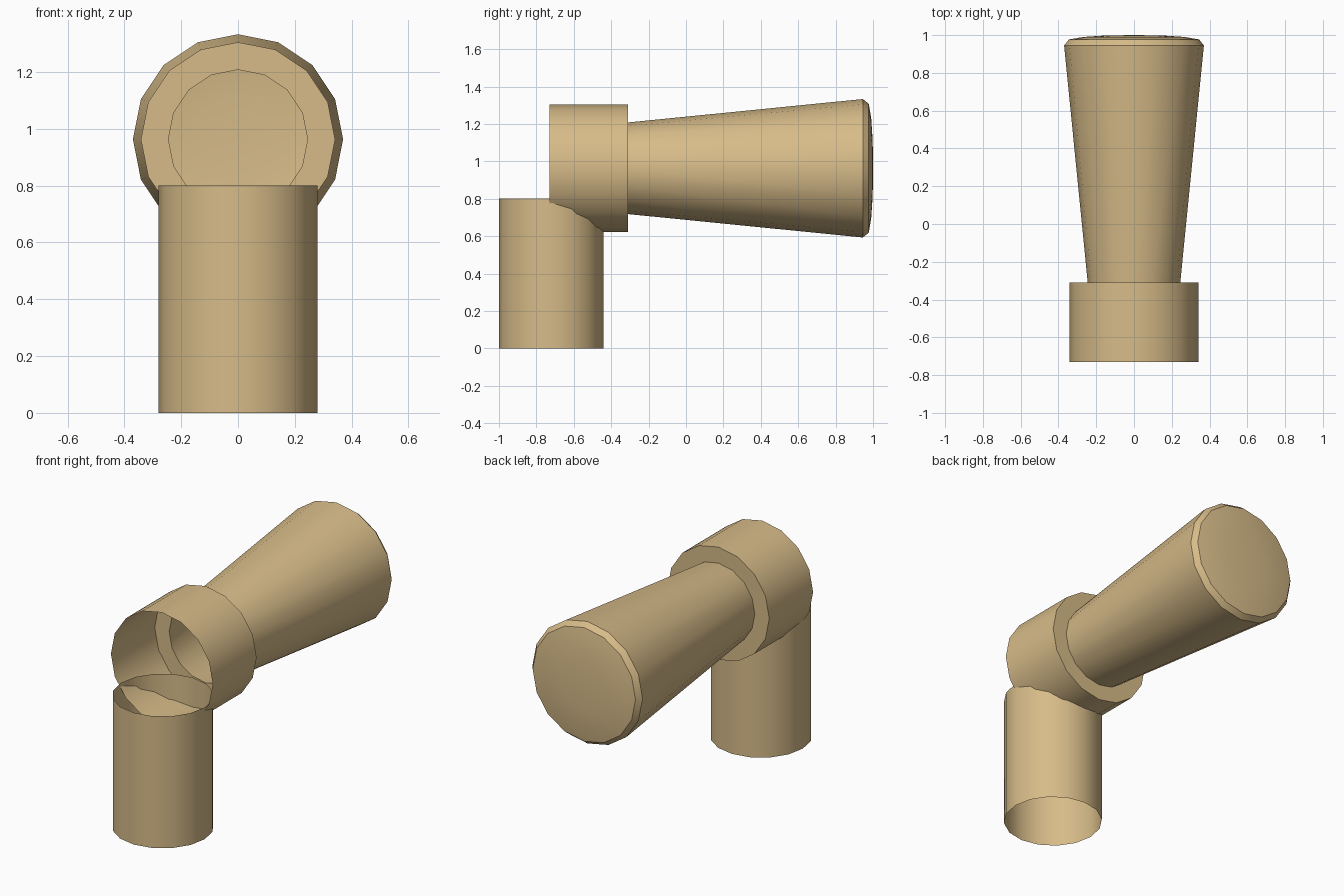
import bpy, bmesh, math

cube = bpy.data.objects.get("Cube")
if cube:
    bpy.data.objects.remove(cube, do_unlink=True)

SIDES = 16

tan = bpy.data.materials.new("warm_tan")
tan.use_nodes = True
colour = (0.68, 0.50, 0.25, 1.0)
tan.diffuse_color = colour
tan.node_tree.nodes["Principled BSDF"].inputs["Base Color"].default_value = colour


def lathe(name, profile, location, tilt=0.0):
    """Thin open shell turned around z from (radius, height) points."""
    bm = bmesh.new()
    rings = []
    for radius, height in profile:
        if radius == 0:
            rings.append([bm.verts.new((0, 0, height))] * SIDES)
            continue
        angles = [math.tau * i / SIDES for i in range(SIDES)]
        rings.append([bm.verts.new((radius * math.cos(a), radius * math.sin(a), height))
                      for a in angles])
    for low, high in zip(rings, rings[1:]):
        for i in range(SIDES):
            j = (i + 1) % SIDES
            corners = [low[i], low[j], high[j], high[i]]
            bm.faces.new(list(dict.fromkeys(corners)))
    mesh = bpy.data.meshes.new(name)
    bm.to_mesh(mesh)
    bm.free()
    mesh.materials.append(tan)
    obj = bpy.data.objects.new(name, mesh)
    bpy.context.collection.objects.link(obj)
    obj.location = location
    obj.rotation_euler.x = tilt
    bpy.ops.object.select_all(action='DESELECT')
    obj.select_set(True)
    bpy.context.view_layer.objects.active = obj
    bpy.ops.object.shade_smooth_by_angle(angle=math.radians(30))
    return obj


# Upright tube, open at both ends
lathe("upright_tube", [(0.28, 0), (0.28, 0.8)], (0, -0.72, 0))

# Horizontal parts share one axis pointing to the back
axis = (0, 0, 0.963)
back = -math.pi / 2

# Collar, open in front, with a flat shoulder behind
lathe("collar", [(0.342, -0.73), (0.342, -0.31), (0.245, -0.31)], axis, back)

# Flared handle with a chamfered, slightly domed end
lathe("flared_handle",
      [(0.245, -0.31), (0.37, 0.945), (0.345, 0.977), (0.27, 0.99), (0.15, 0.998), (0, 1.0)],
      axis, back)
